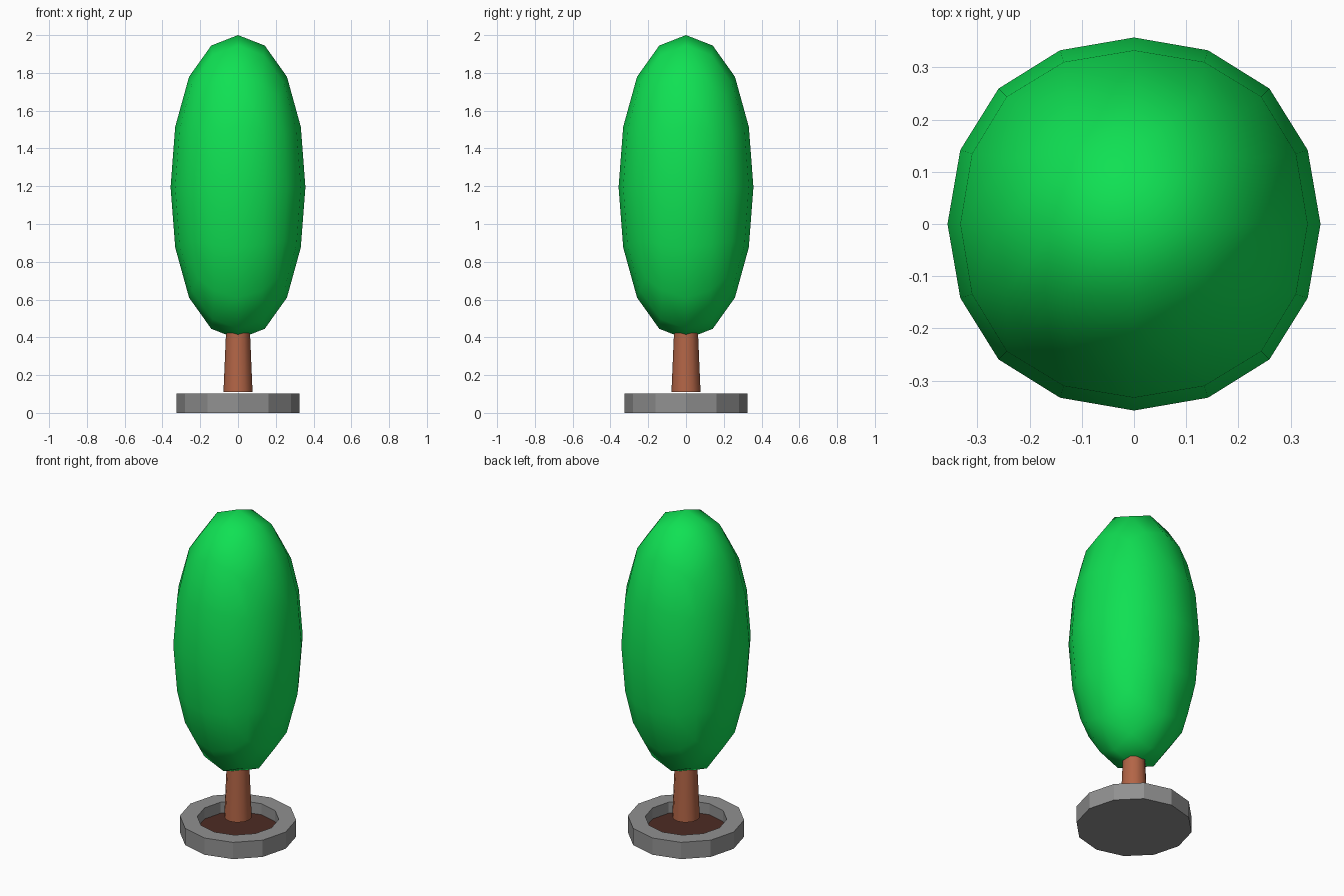
import bpy
import bmesh
import math

if "Cube" in bpy.data.objects:
    bpy.data.objects.remove(bpy.data.objects["Cube"])


def material(name, rgb):
    m = bpy.data.materials.new(name)
    m.diffuse_color = (*rgb, 1.0)
    m.use_nodes = True
    m.node_tree.nodes["Principled BSDF"].inputs["Base Color"].default_value = m.diffuse_color
    return m


GREEN = material("leaf green", (0.005, 0.75, 0.087))
BARK = material("bark brown", (0.45, 0.13, 0.062))
STONE = material("stone grey", (0.28, 0.28, 0.28))
SOIL = material("dark soil", (0.075, 0.025, 0.017))


def lathe(name, profile, sides, mat):
    """Revolve (radius, z) points around z, capping both ends."""
    bm = bmesh.new()
    rings = [[bm.verts.new((r * math.cos(2 * math.pi * i / sides),
                            r * math.sin(2 * math.pi * i / sides), z))
              for i in range(sides)] for r, z in profile]
    for a, b in zip(rings, rings[1:]):
        for i in range(sides):
            j = (i + 1) % sides
            bm.faces.new((a[i], a[j], b[j], b[i]))
    bm.faces.new(rings[0][::-1])
    bm.faces.new(rings[-1])
    mesh = bpy.data.meshes.new(name)
    bm.to_mesh(mesh)
    bm.free()
    mesh.materials.append(mat)
    ob = bpy.data.objects.new(name, mesh)
    bpy.context.collection.objects.link(ob)
    return ob


def smooth(ob, angle):
    bpy.ops.object.select_all(action='DESELECT')
    ob.select_set(True)
    bpy.context.view_layer.objects.active = ob
    bpy.ops.object.shade_smooth_by_angle(angle=math.radians(angle))


# Planter: faceted ring with a recessed floor, top of the floor is soil
SOIL_Z = 0.035
planter = lathe("planter", [(0.325, 0), (0.325, 0.103), (0.228, 0.103), (0.228, SOIL_Z)], 12, STONE)
planter.data.materials.append(SOIL)
for f in planter.data.polygons:
    if f.normal.z > 0.9 and f.center.z < 0.05:
        f.material_index = 1

# Trunk: tapered, starting just above the planter rim
trunk = lathe("trunk", [(0.077, 0.11), (0.062, 0.46)], 12, BARK)
smooth(trunk, 40)

# Foliage: subdivided cube stretched into a tall egg
bpy.ops.mesh.primitive_cube_add(size=1)
foliage = bpy.context.object
foliage.name = "foliage"
sub = foliage.modifiers.new("round", 'SUBSURF')
sub.levels = sub.render_levels = 2
bpy.ops.object.modifier_apply(modifier=sub.name)
half = max(v.co.z for v in foliage.data.vertices)
for v in foliage.data.vertices:
    v.co.x *= 0.357 / half
    v.co.y *= 0.357 / half
    v.co.z = 1.195 + v.co.z * 0.805 / half
foliage.data.materials.append(GREEN)
smooth(foliage, 60)
